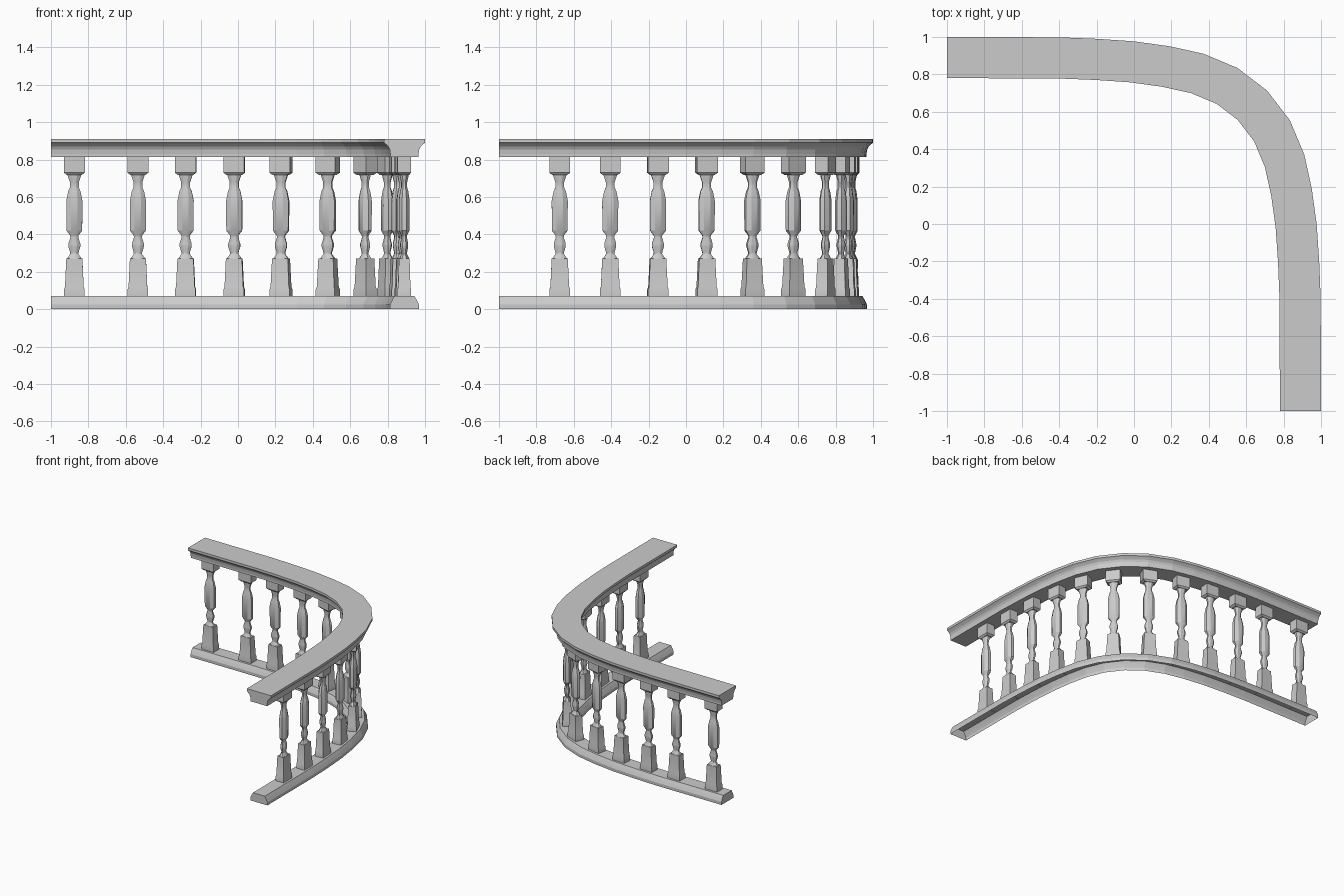
import bpy, bmesh, math
from mathutils import Vector

if "Cube" in bpy.data.objects:
    bpy.data.objects.remove(bpy.data.objects["Cube"])

# Centre line of the curved balustrade, mirrored about the diagonal
half = [(-1, .89), (-.4, .888), (-.2, .88), (-.01, .867), (.17, .842),
        (.338, .805), (.498, .738)]
path = [Vector(p) for p in half + [(.633, .635)] + [(y, x) for x, y in reversed(half)]]


def frames():
    """Mitred outward normals at every path point."""
    out = []
    n = len(path)
    for i in range(n):
        a = (path[i] - path[i - 1]).normalized() if i else Vector((1, 0))
        b = (path[i + 1] - path[i]).normalized() if i < n - 1 else Vector((0, -1))
        t = (a + b).normalized()
        out.append(Vector((-t.y, t.x)) / t.dot(a))
    return out


def finish(bm, name):
    bmesh.ops.recalc_face_normals(bm, faces=bm.faces)
    me = bpy.data.meshes.new(name)
    bm.to_mesh(me)
    bm.free()
    ob = bpy.data.objects.new(name, me)
    bpy.context.collection.objects.link(ob)
    return ob


def rail(name, side, closed):
    """Sweep a symmetric profile (half width, z), listed top to bottom."""
    prof = [(-w, z) for w, z in reversed(side)] + side
    bm = bmesh.new()
    rings = [[bm.verts.new((p.x + n.x * w, p.y + n.y * w, z)) for w, z in prof]
             for p, n in zip(path, frames())]
    m = len(prof)
    for r, s in zip(rings, rings[1:]):
        for k in range(m if closed else m - 1):
            j = (k + 1) % m
            bm.faces.new((r[k], r[j], s[j], s[k]))
    bm.faces.new(rings[0])
    bm.faces.new(rings[-1])
    return finish(bm, name)


rail("top_rail", [(.11, .91), (.11, .89), (.1, .882), (.087, .87), (.079, .855),
                  (.075, .83), (.075, .815)], True)
# The bottom rail is open underneath
rail("bottom_rail", [(.054, .07), (.066, .048), (.077, .025), (.077, 0)], False)


def loft(bm, prof, sides):
    """Stack of polygons (half width, z); square when sides is 4."""
    k = 1 / math.cos(math.pi / sides)
    rings = []
    for r, z in prof:
        rings.append([bm.verts.new((r * k * math.cos(math.tau * (i + .5) / sides),
                                    ACROSS * r * k * math.sin(math.tau * (i + .5) / sides), z))
                      for i in range(sides)])
    for a, b in zip(rings, rings[1:]):
        for i in range(sides):
            j = (i + 1) % sides
            bm.faces.new((a[i], a[j], b[j], b[i]))
    bm.faces.new(rings[0])
    bm.faces.new(rings[-1])


# One baluster: square pedestal, turned shaft, square capital
ACROSS = .66
bm = bmesh.new()
loft(bm, [(.055, .065), (.055, .105), (.05, .12), (.043, .27)], 4)
loft(bm, [(.04, .27), (.022, .295), (.023, .305), (.032, .335), (.032, .35),
          (.021, .385), (.023, .395), (.042, .42), (.043, .58), (.033, .63),
          (.024, .65), (.024, .68), (.036, .715), (.036, .725)], 8)
loft(bm, [(.04, .718), (.056, .73), (.056, .818)], 4)
first = finish(bm, "baluster_1")
bpy.context.view_layer.objects.active = first
first.select_set(True)
bpy.ops.object.shade_smooth_by_angle(angle=math.radians(30))


def locate(axis, v):
    """Point and heading on the path where the coordinate equals v."""
    for a, b in zip(path, path[1:]):
        lo, hi = sorted((a[axis], b[axis]))
        if lo <= v <= hi:
            d = b - a
            return a + d * ((v - a[axis]) / d[axis]), math.atan2(d.y, d.x)


# Balusters spaced along the path, turned to follow it
spots = [(0, x) for x in (-.875, -.535, -.28, -.02, .23, .48, .68)]
spots += [(1, y) for y in (.355, .11, -.15, -.405, -.675)]
for i, (axis, v) in enumerate(spots):
    ob = first
    if i:
        ob = bpy.data.objects.new(f"baluster_{i + 1}", first.data)
        bpy.context.collection.objects.link(ob)
    p, ang = locate(axis, v)
    ob.location = (p.x, p.y, 0)
    ob.rotation_euler.z = ang
